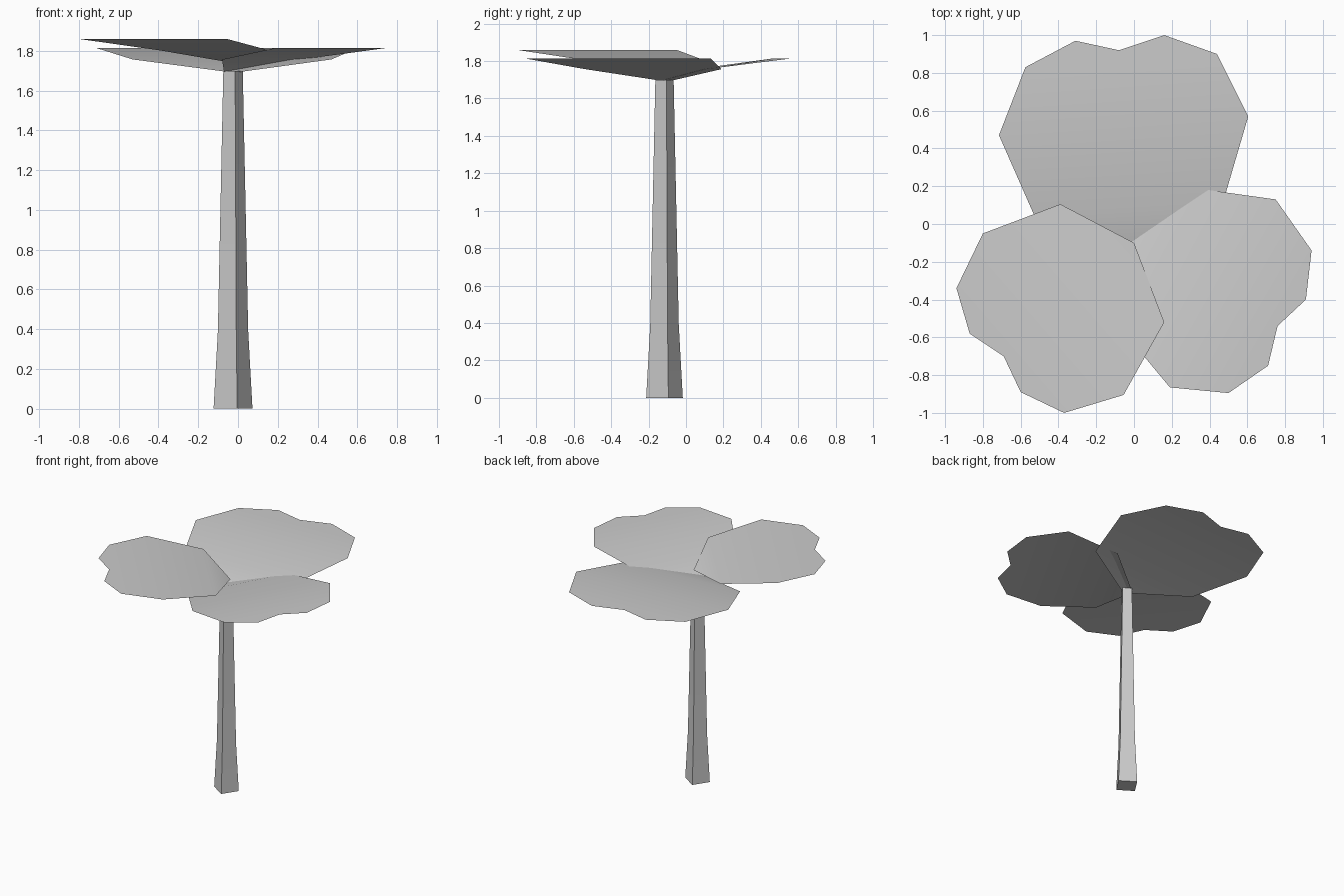
import bpy
import bmesh
from math import cos, sin, radians, pi

default = bpy.data.objects.get("Cube")
if default:
    bpy.data.objects.remove(default, do_unlink=True)

# One plain colour for the whole tree
grey = bpy.data.materials.new("light_grey")
grey.use_nodes = True
colour = (0.6, 0.6, 0.6, 1)
grey.diffuse_color = colour
grey.node_tree.nodes["Principled BSDF"].inputs["Base Color"].default_value = colour


def finish(name, bm, angle):
    """Turn a bmesh into a smooth shaded object."""
    mesh = bpy.data.meshes.new(name)
    bm.to_mesh(mesh)
    bm.free()
    mesh.materials.append(grey)
    obj = bpy.data.objects.new(name, mesh)
    bpy.context.collection.objects.link(obj)
    bpy.ops.object.select_all(action="DESELECT")
    obj.select_set(True)
    bpy.context.view_layer.objects.active = obj
    bpy.ops.object.shade_smooth_by_angle(angle=radians(angle))
    return obj


def trunk(centre, profile, turn):
    """Four-sided tapering trunk from (height, radius) pairs."""
    bm = bmesh.new()
    rings = []
    for z, radius in profile:
        angles = [radians(turn) + side * pi / 2 for side in range(4)]
        rings.append([bm.verts.new((centre[0] + radius * cos(a),
                                    centre[1] + radius * sin(a), z)) for a in angles])
    for low, high in zip(rings, rings[1:]):
        for i in range(4):
            j = (i + 1) % 4
            bm.faces.new((low[i], low[j], high[j], high[i]))
    bm.faces.new(reversed(rings[0]))
    bm.faces.new(rings[-1])
    return finish("trunk", bm, 30)


def canopy(name, outline, lift):
    """Thin leaf sheet: hub, two shoulders, then a level notched rim."""
    heights = [1.69, 1.757] + [1.815] * 7 + [1.757]
    bm = bmesh.new()
    v = [bm.verts.new((x, y, z + lift)) for (x, y), z in zip(outline, heights)]
    bm.faces.new((v[0], v[1], v[9]))
    bm.faces.new((v[1], v[2], v[8], v[9]))
    bm.faces.new(v[2:9])
    return finish(name, bm, 60)


trunk((-0.025, -0.115), [(0, 0.1), (0.39, 0.078), (1.7, 0.05)], 12)

# Outlines run anticlockwise from the hub
canopy("front_canopy", [
    (0, -0.1), (-0.39, 0.105), (-0.8, -0.05), (-0.94, -0.34), (-0.87, -0.58),
    (-0.69, -0.7), (-0.6, -0.89), (-0.37, -1), (-0.055, -0.905), (0.16, -0.52)], 0.045)
canopy("back_canopy", [
    (-0.02, -0.15), (0.47, 0.11), (0.605, 0.57), (0.44, 0.9), (0.16, 1),
    (-0.08, 0.92), (-0.31, 0.97), (-0.575, 0.83), (-0.715, 0.47), (-0.53, 0.05)], 0)
canopy("side_canopy", [
    (-0.07, -0.1), (-0.08, -0.54), (0.19, -0.865), (0.5, -0.895), (0.71, -0.75),
    (0.76, -0.54), (0.91, -0.4), (0.94, -0.14), (0.75, 0.13), (0.32, 0.19)], 0)
